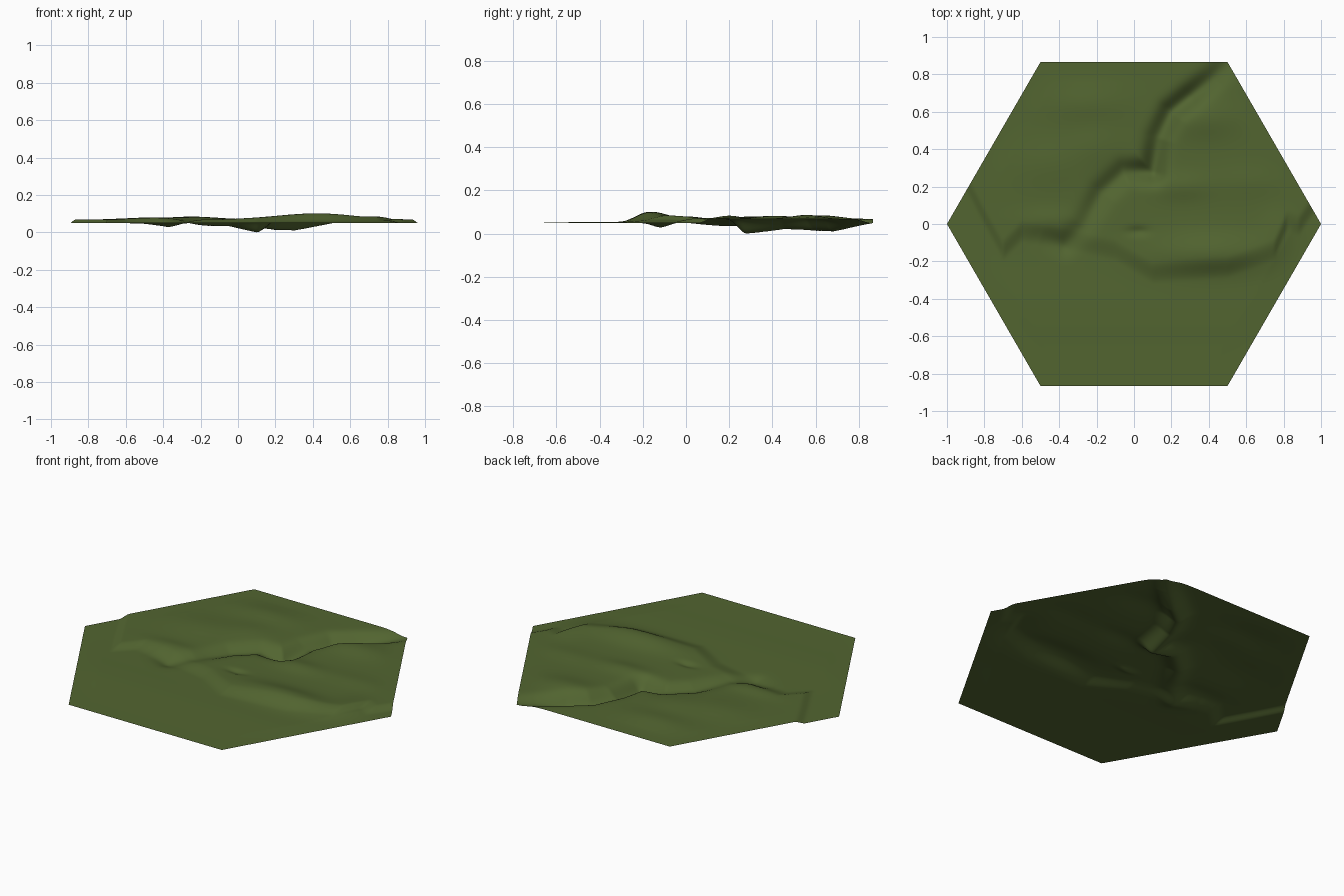
import bpy, bmesh, math
from mathutils import Vector

if "Cube" in bpy.data.objects:
    bpy.data.objects.remove(bpy.data.objects["Cube"])

N = 80            # rings of the hexagonal sheet
LOW = 0.035       # lowland level
STEP = 0.02       # rise of the upper plateau

# foot of the plateau slope (x, y), plateau lies on the +y side
FOOT = [(-1, .36), (-.9, .17), (-.8, -.02), (-.7, -.2), (-.6, -.1), (-.4, -.13), (-.1, -.2), (.1, -.32),
        (.5, -.29), (.75, -.2), (.82, -.04), (.88, -.07), (.97, .06), (1, .12)]

# gully path (x, y, depth)
GULLY = [(-.5, -.07, .004), (-.37, -.11, .022), (-.27, -.01, .02), (-.17, .17, .034), (-.05, .28, .036),
         (.1, .28, .07), (.13, .46, .048), (.2, .6, .062), (.3, .68, .062), (.42, .78, .036), (.5, .86, .02)]

# soft mounds (x, y, size x, size y, height)
MOUNDS = [(.42, -.16, .3, .1, .032), (.78, -.05, .1, .12, .012), (-.45, .32, .2, .13, .011),
          (-.2, .42, .14, .12, .012), (.37, .56, .18, .1, .018), (.25, .2, .15, .07, .014),
          (-.25, .64, .2, .1, .015), (-.45, .02, .16, .06, .01), (.02, -.04, .06, .025, -.012),
          (.6, .22, .2, .08, .007)]


def foot_y(x):
    for (x0, y0), (x1, y1) in zip(FOOT, FOOT[1:]):
        if x <= x1 + 1e-6:
            return y0 + (y1 - y0) * (x - x0) / (x1 - x0)
    return FOOT[-1][1]


def gully(x, y):
    best = 0
    for (ax, ay, ad), (bx, by, bd) in zip(GULLY, GULLY[1:]):
        dx, dy = bx - ax, by - ay
        t = max(0, min(1, ((x - ax) * dx + (y - ay) * dy) / (dx * dx + dy * dy)))
        d2 = (x - ax - t * dx) ** 2 + (y - ay - t * dy) ** 2
        best = max(best, (ad + t * (bd - ad)) * math.exp(-d2 / .0032))
    return best


def height(x, y):
    t = max(0, min(1, (y - foot_y(x)) / .12))
    s = t * t * (3 - 2 * t)
    z = LOW + STEP * s
    # mounds fade out towards the rim
    rim = .866 - max(abs(y), abs(x) * .866 + abs(y) * .5)
    fade = max(0, min(1, rim / .12))
    for mx, my, sx, sy, h in MOUNDS:
        z += fade * h * math.exp(-((x - mx) / sx) ** 2 - ((y - my) / sy) ** 2)
    # faint swell on the southern flat
    z += fade * .005 * math.exp(-((y + .45) / .2) ** 2)
    return z - gully(x, y)


# hexagonal terrain sheet on a triangular lattice
bm = bmesh.new()
grid = {}
for i in range(-N, N + 1):
    for j in range(-N, N + 1):
        if abs(i + j) <= N:
            x, y = (i + j * .5) / N, j * math.sqrt(.75) / N
            grid[i, j] = bm.verts.new((x, y, height(x, y)))
for (i, j), v in grid.items():
    for a, b in (((i + 1, j), (i, j + 1)), ((i, j + 1), (i - 1, j + 1))):
        if a in grid and b in grid:
            bm.faces.new((v, grid[a], grid[b]))
floor = min(v.co.z for v in bm.verts)
bmesh.ops.translate(bm, verts=bm.verts, vec=Vector((0, 0, -floor)))
for f in bm.faces:
    f.smooth = True
mesh = bpy.data.meshes.new("grass_tile")
bm.to_mesh(mesh)
bm.free()

grass = bpy.data.materials.new("grass_green")
grass.diffuse_color = (.085, .13, .03, 1)
grass.use_nodes = True
grass.node_tree.nodes["Principled BSDF"].inputs["Base Color"].default_value = grass.diffuse_color
mesh.materials.append(grass)
tile = bpy.data.objects.new("grass_tile", mesh)
bpy.context.collection.objects.link(tile)
